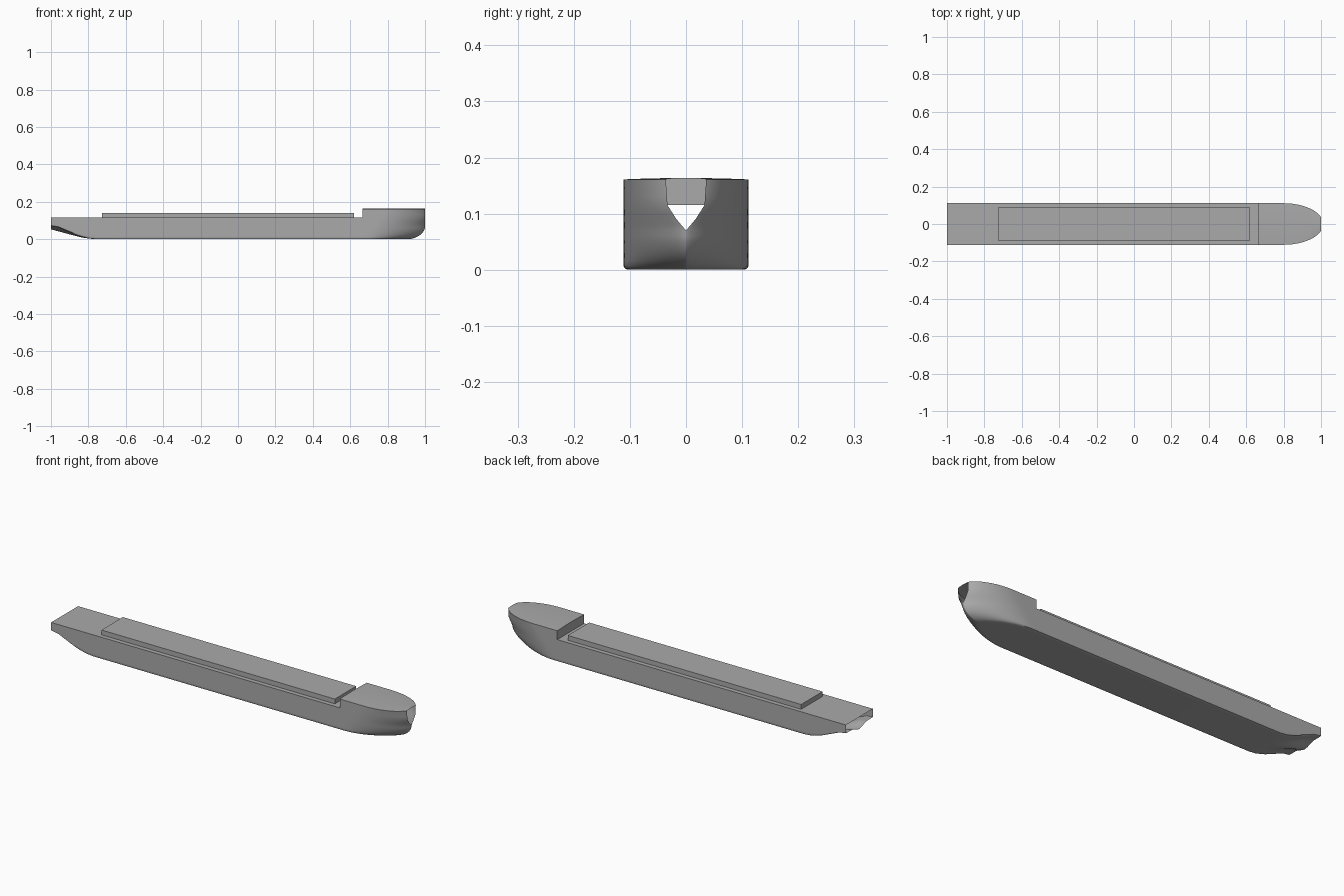
import bpy, bmesh, math

cube = bpy.data.objects.get("Cube")
if cube:
    bpy.data.objects.remove(cube)

HALF, DECK, TOP, STEP = 0.111, 0.115, 0.161, 0.665

grey = bpy.data.materials.new("hull grey")
grey.use_nodes = True
grey.diffuse_color = (0.4, 0.4, 0.4, 1)
grey.node_tree.nodes["Principled BSDF"].inputs["Base Color"].default_value = (0.4, 0.4, 0.4, 1)


def interp(x, pts):
    """Smoothed interpolation through (x, value) pairs."""
    if x <= pts[0][0]:
        return pts[0][1]
    for (a, va), (b, vb) in zip(pts, pts[1:]):
        if x <= b:
            return va + (vb - va) * (x - a) / (b - a)
    return pts[-1][1]


def add_object(name, bm, smooth=None):
    bmesh.ops.remove_doubles(bm, verts=bm.verts, dist=0.00005)
    bmesh.ops.recalc_face_normals(bm, faces=bm.faces)
    mesh = bpy.data.meshes.new(name)
    bm.to_mesh(mesh)
    bm.free()
    mesh.materials.append(grey)
    ob = bpy.data.objects.new(name, mesh)
    bpy.context.collection.objects.link(ob)
    if smooth:
        bpy.ops.object.select_all(action='DESELECT')
        ob.select_set(True)
        bpy.context.view_layer.objects.active = ob
        bpy.ops.object.shade_smooth_by_angle(angle=math.radians(smooth))
    return ob


def loft(bm, rows):
    """Bridge neighbouring rows of points, skipping collapsed quads."""
    grid = [[bm.verts.new(p) for p in row] for row in rows]
    for r, s in zip(grid, grid[1:]):
        for i in range(len(r) - 1):
            bm.faces.new((r[i], r[i + 1], s[i + 1], s[i]))


# Bow waterlines: fine at the foot, full at the deck, cut flat at the front
def bow_point(z, u):
    k = z / TOP
    start, power = 0.68 + 0.12 * k, 0.85 - 0.35 * k
    gap = interp(z, [(0.07, 0), (0.09, 0.017), (DECK, 0.033), (TOP, 0.036)])
    stem = 0.9 + 0.1 * math.sqrt(max(0, 1 - max(0, 1 - z / 0.07) ** 2))
    t_end = math.sqrt(1 - (gap / HALF) ** (1 / power))
    x = STEP + (stem - STEP) * u
    t = min(1, max(0, (x - start) / (stem - start)) * t_end)
    bilge = interp(z, [(0, 0.93), (0.002, 0.98), (0.006, 1)])
    return x, HALF * bilge * max(0, 1 - t * t) ** power


# Stern bottom: centre skeg with a shallow tunnel on each side
def stern_bottom(x, f):
    centre = interp(x, [(-1, 0.053), (-0.9, 0.026), (-0.83, 0.008), (-0.76, 0)])
    side = interp(x, [(-1, 0.071), (-0.96, 0.064), (-0.9, 0.038),
                      (-0.85, 0.017), (-0.8, 0.004), (-0.76, 0)])
    w = min(1, f / 0.65)
    return centre + (side - centre) * w * w * (3 - 2 * w)


LEVELS = [0, 0.002, 0.006, 0.015, 0.025, 0.037, 0.05, 0.06, 0.07, 0.08, 0.09, 0.1, DECK]
UPPER = [DECK, 0.13, 0.145, TOP]
FRACS = [i / 10 for i in range(10)]
AFT = [-1 + 0.02 * i for i in range(13)] + [-0.3, 0.2]
BOW = [math.sin(math.pi / 2 * i / 28) for i in range(29)]


def aft_section(x):
    pts = [(x, HALF * 0.93 * f, stern_bottom(x, f)) for f in FRACS]
    low = stern_bottom(x, 1)
    for z in LEVELS:
        pts.append((x, bow_point(z, 0)[1], low + z * (DECK - low) / DECK))
    return pts


def bow_section(u):
    x, y = bow_point(0, u)
    pts = [(x, y * f, 0) for f in FRACS]
    return pts + [(*bow_point(z, u), z) for z in LEVELS]


# Hull shell, both sides, open at bow and stern
bm = bmesh.new()
sections = [aft_section(x) for x in AFT] + [bow_section(u) for u in BOW]
bulwark = [[(*bow_point(z, u), z) for z in UPPER] for u in BOW]
for side in (1, -1):
    for rows in (sections, bulwark):
        loft(bm, [[(x, side * y, z) for x, y, z in row] for row in rows])
bmesh.ops.dissolve_degenerate(bm, dist=0.00005, edges=bm.edges)
add_object("hull", bm, 35)

# Main deck
bm = bmesh.new()
loft(bm, [[(x, -HALF, DECK), (x, HALF, DECK)] for x in (-1, STEP)])
add_object("main_deck", bm)

# Raised bow deck with a slight crown, and the bulkhead at its step
ACROSS = [i / 4 - 1 for i in range(9)]
rows = []
for u in BOW:
    x, y = bow_point(TOP, u)
    rows.append([(x, y * a, TOP + 0.0025 * (1 - a * a)) for a in ACROSS])
bm = bmesh.new()
loft(bm, rows)
add_object("bow_deck", bm, 30)

bm = bmesh.new()
loft(bm, [rows[0], [(x, y, DECK) for x, y, z in rows[0]]])
add_object("step_bulkhead", bm)

# Long cargo hatch cover
bm = bmesh.new()
bmesh.ops.create_cube(bm, size=1)
for v in bm.verts:
    v.co = (-0.053 + v.co.x * 1.346, v.co.y * 0.176, 0.1275 + v.co.z * 0.025)
add_object("hatch_cover", bm)
